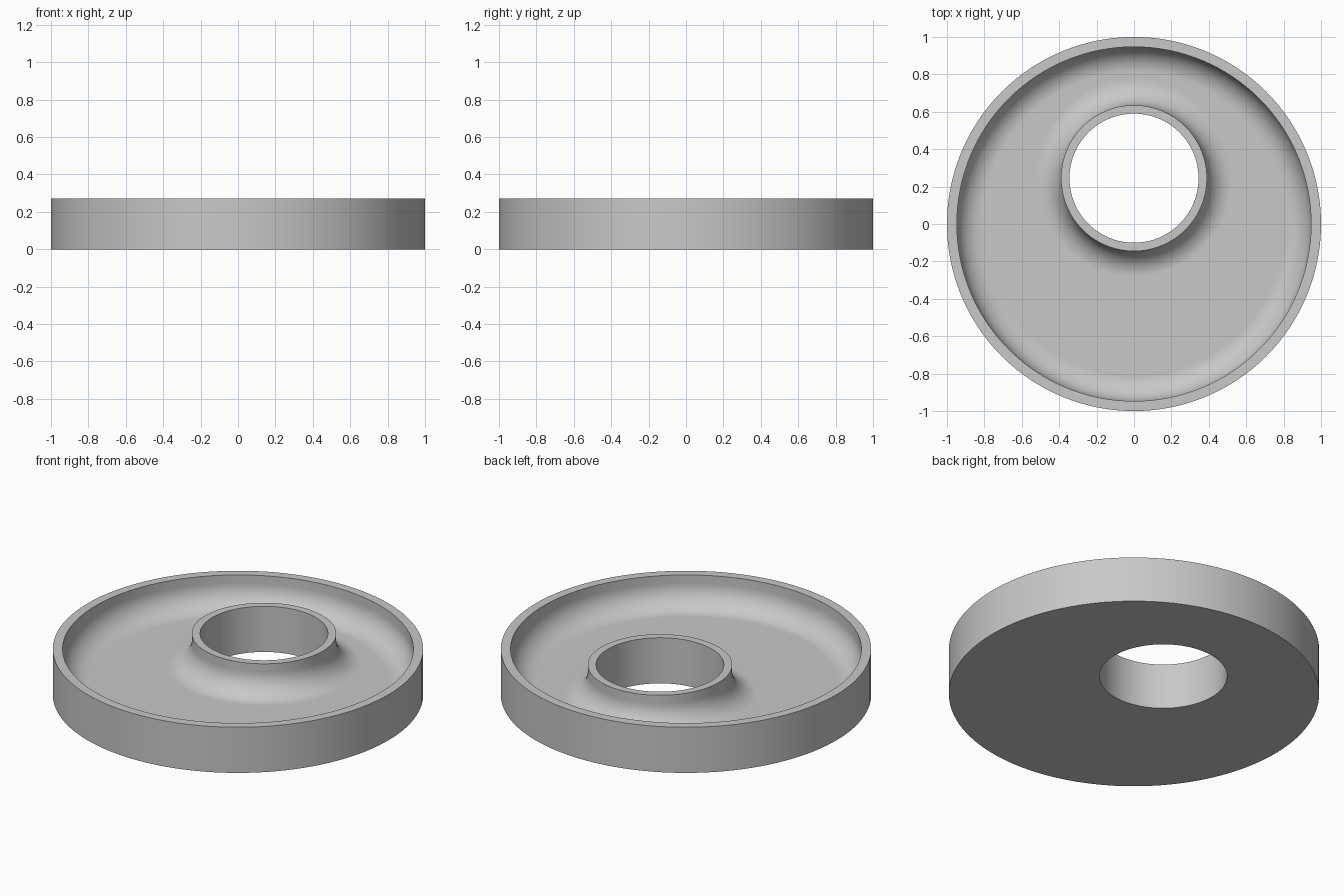
import bpy
import bmesh
from math import sin, cos, pi

cube = bpy.data.objects.get("Cube")
if cube:
    bpy.data.objects.remove(cube, do_unlink=True)

SIDES = 128
STEPS = 12
HEIGHT = 0.272
FLOOR = 0.087
FILLET = 0.135
OUTER, WALL = 1.0, 0.947
HUB, BORE = 0.39, 0.345
HUB_Y = 0.245


def fillet(edge_radius, direction):
    """Quarter-round from a vertical wall (t = 0) down to the floor (t = 1)."""
    points = []
    for i in range(STEPS + 1):
        a = i / STEPS * pi / 2
        points.append((edge_radius + direction * FILLET * (1 - cos(a)),
                       FLOOR + FILLET * (1 - sin(a))))
    return points


# Cross-section rings: radius, height, centre y
rim = [(OUTER, 0), (OUTER, HEIGHT), (WALL, HEIGHT)] + fillet(WALL, -1)
hub = fillet(HUB, 1)[::-1] + [(HUB, HEIGHT), (BORE, HEIGHT), (BORE, 0)]
section = [(r, z, 0) for r, z in rim] + [(r, z, HUB_Y) for r, z in hub]

# Dish with raised rim and off-centre hub, lofted through the rings
bm = bmesh.new()
rings = []
for r, z, cy in section:
    angles = [2 * pi * i / SIDES for i in range(SIDES)]
    rings.append([bm.verts.new((r * cos(a), cy + r * sin(a), z)) for a in angles])
for k, ring in enumerate(rings):
    nxt = rings[(k + 1) % len(rings)]
    for i in range(SIDES):
        j = (i + 1) % SIDES
        bm.faces.new((ring[i], ring[j], nxt[j], nxt[i]))
bmesh.ops.recalc_face_normals(bm, faces=bm.faces[:])

mesh = bpy.data.meshes.new("eccentric_dish")
bm.to_mesh(mesh)
bm.free()
dish = bpy.data.objects.new("eccentric_dish", mesh)
bpy.context.collection.objects.link(dish)

# Plain grey
grey = bpy.data.materials.new("plain_grey")
grey.use_nodes = True
colour = (0.58, 0.58, 0.58, 1)
grey.diffuse_color = colour
grey.node_tree.nodes["Principled BSDF"].inputs["Base Color"].default_value = colour
mesh.materials.append(grey)

# Smooth curves with crisp rims and flat floor
bpy.ops.object.select_all(action="DESELECT")
dish.select_set(True)
bpy.context.view_layer.objects.active = dish
bpy.ops.object.shade_smooth_by_angle(angle=pi / 6)
weighted = dish.modifiers.new("flat_floor_normals", "WEIGHTED_NORMAL")
weighted.keep_sharp = True
